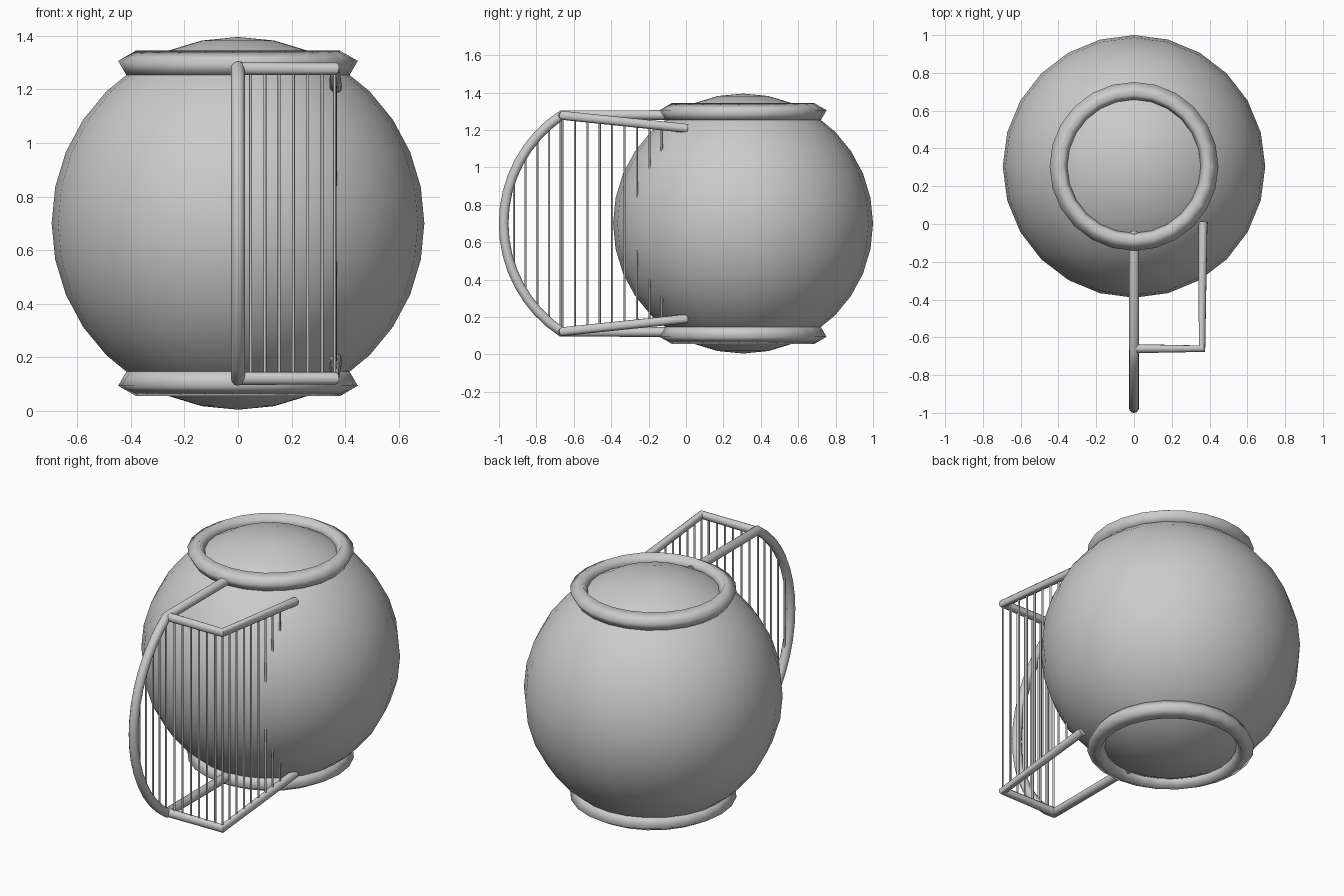
import bpy
import bmesh
import math
from mathutils import Vector

cube = bpy.data.objects.get("Cube")
if cube:
    bpy.data.objects.remove(cube, do_unlink=True)

grey = bpy.data.materials.new("plain_grey")
grey.use_nodes = True
grey.diffuse_color = (0.6, 0.6, 0.6, 1)
grey.node_tree.nodes["Principled BSDF"].inputs["Base Color"].default_value = (0.6, 0.6, 0.6, 1)

MID = 0.7            # height of the mirror plane
BODY_Y = 0.305       # centre of the body
FRONT_Y = -0.66      # line of the cross bars
SIDE_X = 0.365       # line of the side rails
RAIL_H = 0.58        # rail height above and below the middle
END_Y, END_H = 0.01, 0.508


def finish(obj, angle=None):
    obj.data.materials.append(grey)
    bpy.ops.object.select_all(action='DESELECT')
    obj.select_set(True)
    bpy.context.view_layer.objects.active = obj
    if angle:
        bpy.ops.object.shade_smooth_by_angle(angle=math.radians(angle))
    else:
        bpy.ops.object.shade_smooth()
    return obj


def tube(name, points, radius):
    curve = bpy.data.curves.new(name, 'CURVE')
    curve.dimensions = '3D'
    curve.bevel_depth = radius
    curve.bevel_resolution = 4
    curve.use_fill_caps = True
    spline = curve.splines.new('POLY')
    spline.points.add(len(points) - 1)
    for p, co in zip(spline.points, points):
        p.co = (*co, 1)
    obj = bpy.data.objects.new(name, curve)
    bpy.context.collection.objects.link(obj)
    bpy.ops.object.select_all(action='DESELECT')
    obj.select_set(True)
    bpy.context.view_layer.objects.active = obj
    bpy.ops.object.convert(target='MESH')
    return finish(bpy.context.object, 50)


# Round body
bpy.ops.mesh.primitive_uv_sphere_add(segments=24, ring_count=16, radius=0.695,
                                     location=(0, BODY_Y, MID))
body = bpy.context.object
body.name = "round_body"
finish(body)

# Collars: a tilted square section swept round the top and bottom
for name, side in (("top_collar", 1), ("bottom_collar", -1)):
    bm = bmesh.new()
    section = []
    for k in range(4):
        a = math.radians(15 + 90 * k)
        section.append(bm.verts.new((0.395 + 0.0535 * math.cos(a), 0,
                                     side * (0.592 + 0.0535 * math.sin(a)))))
    edges = [bm.edges.new((section[k], section[(k + 1) % 4])) for k in range(4)]
    bmesh.ops.spin(bm, geom=section + edges, cent=(0, 0, 0), axis=(0, 0, 1),
                   angle=math.tau, steps=24, use_merge=True)
    bmesh.ops.remove_doubles(bm, verts=bm.verts, dist=0.0005)
    bmesh.ops.recalc_face_normals(bm, faces=bm.faces)
    mesh = bpy.data.meshes.new(name)
    bm.to_mesh(mesh)
    bm.free()
    collar = bpy.data.objects.new(name, mesh)
    collar.location = (0, BODY_Y, MID)
    bpy.context.collection.objects.link(collar)
    finish(collar)

# Bow: two straight rails joined by an arc in front
REACH = 0.31
R = (RAIL_H ** 2 + REACH ** 2) / (2 * REACH)
ARC_Y = FRONT_Y - 0.005 - REACH + R
HALF = math.asin(RAIL_H / R)
arc = [(0, ARC_Y - R * math.cos(a), MID + R * math.sin(a))
       for a in (HALF * (1 - 2 * k / 16) for k in range(17))]
tube("bow_frame", [(0, -0.04, MID + RAIL_H)] + arc + [(0, -0.04, MID - RAIL_H)], 0.026)

# Cross bars with side rails, mirrored top and bottom
for name, side in (("top_side_frame", 1), ("bottom_side_frame", -1)):
    z = MID + side * (RAIL_H - 0.002)
    tube(name, [(0, FRONT_Y, z), (SIDE_X - 0.005, FRONT_Y, z),
                (SIDE_X, END_Y, MID + side * END_H)], 0.024)


def rod(name, x, y, half):
    bpy.ops.mesh.primitive_cylinder_add(vertices=8, radius=0.0055, depth=2 * half,
                                        location=(x, y, MID))
    bar = bpy.context.object
    bar.name = name
    finish(bar, 50)


# Thin upright rods behind the arc, along the cross bar and along the side rail
for k in range(5):
    y = -0.92 + 0.0625 * k
    rod("bow_rod", 0, y, math.sqrt(R ** 2 - (y - ARC_Y) ** 2))
for k in range(6):
    rod("front_rod", 0.047 + 0.0533 * k, FRONT_Y, RAIL_H)
for k in range(9):
    y = FRONT_Y + 0.0663 * k
    t = (y - FRONT_Y) / (END_Y - FRONT_Y)
    rod("side_rod", SIDE_X - 0.005 * (1 - t), y, RAIL_H + (END_H - RAIL_H) * t)
